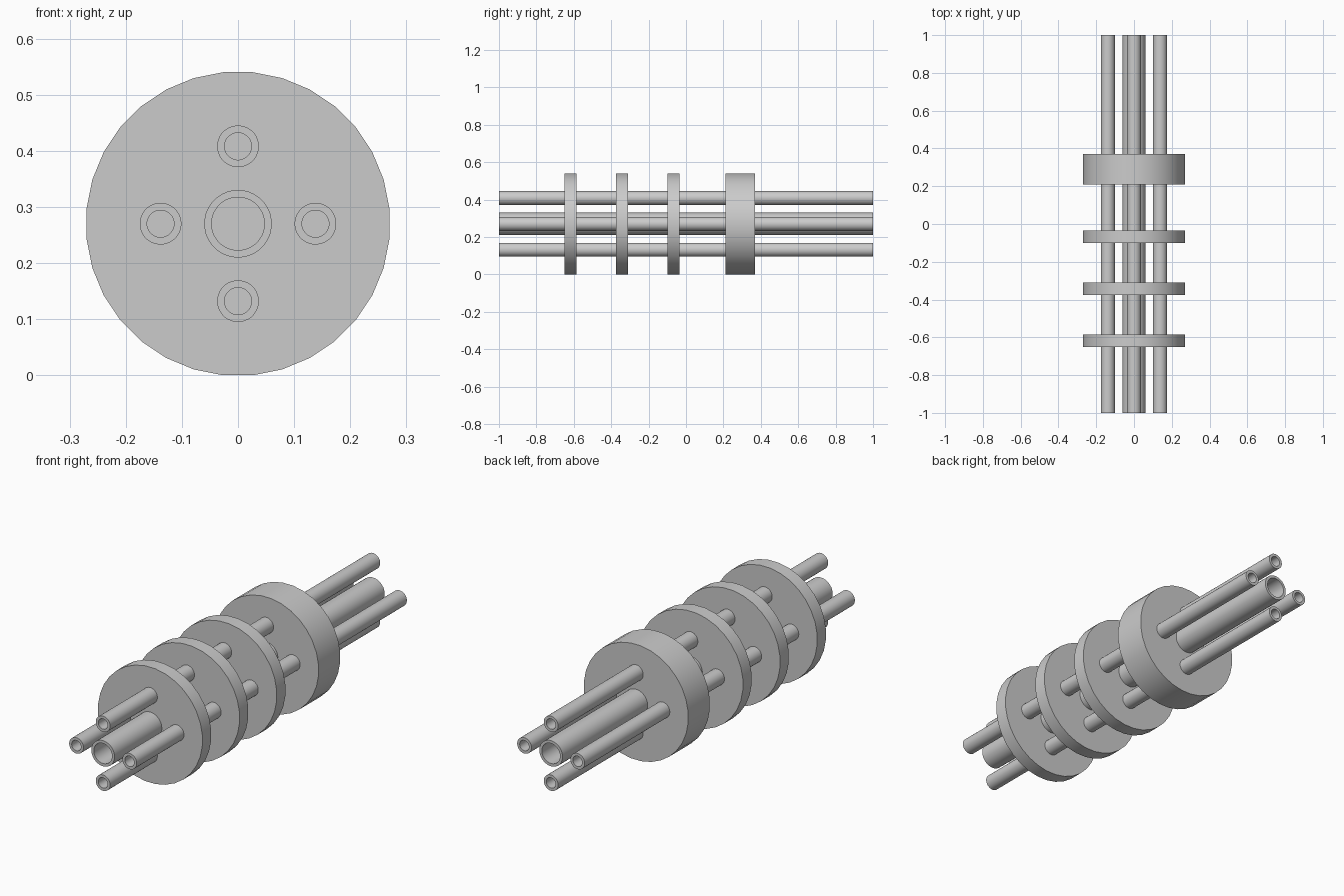
import bpy, bmesh, math

if "Cube" in bpy.data.objects:
    bpy.data.objects.remove(bpy.data.objects["Cube"])

N = 32        # sides of every round part
AXIS_Z = 0.27 # height of the common axis


def ring(bm, r, x, y, z):
    # circle of vertices facing along y, flats at top and sides
    rr = r / math.cos(math.pi / N)
    return [bm.verts.new((x + rr * math.cos(a), y, z + rr * math.sin(a)))
            for a in ((i + 0.5) * 2 * math.pi / N for i in range(N))]


def bridge(bm, a, b):
    for i in range(N):
        j = (i + 1) % N
        bm.faces.new((a[i], a[j], b[j], b[i]))


def finish(bm, name):
    bmesh.ops.recalc_face_normals(bm, faces=bm.faces[:])
    me = bpy.data.meshes.new(name)
    bm.to_mesh(me)
    bm.free()
    ob = bpy.data.objects.new(name, me)
    bpy.context.collection.objects.link(ob)
    bpy.ops.object.select_all(action='DESELECT')
    ob.select_set(True)
    bpy.context.view_layer.objects.active = ob
    bpy.ops.object.shade_smooth_by_angle(angle=math.radians(30))


def disc(name, y0, y1, r=0.27):
    bm = bmesh.new()
    a, b = ring(bm, r, 0, y0, AXIS_Z), ring(bm, r, 0, y1, AXIS_Z)
    bridge(bm, a, b)
    bm.faces.new(a)
    bm.faces.new(b)
    finish(bm, name)


def tube(name, x, z, r_out, r_in):
    bm = bmesh.new()
    rings = [ring(bm, r, x, y, z)
             for r, y in ((r_out, -1), (r_out, 1), (r_in, 1), (r_in, -1))]
    for i in range(4):
        bridge(bm, rings[i], rings[(i + 1) % 4])
    finish(bm, name)


# three thin support plates and one thick plate
for i, y in enumerate((-0.65, -0.375, -0.10)):
    disc(f"support_plate_{i + 1}", y, y + 0.065)
disc("thick_plate", 0.21, 0.37)

# central pipe and four smaller pipes around it
tube("central_pipe", 0, AXIS_Z, 0.06, 0.047)
for name, dx, dz in (("right", 1, 0), ("left", -1, 0), ("top", 0, 1), ("bottom", 0, -1)):
    tube(f"{name}_pipe", dx * 0.138, AXIS_Z + dz * 0.138, 0.037, 0.024)
